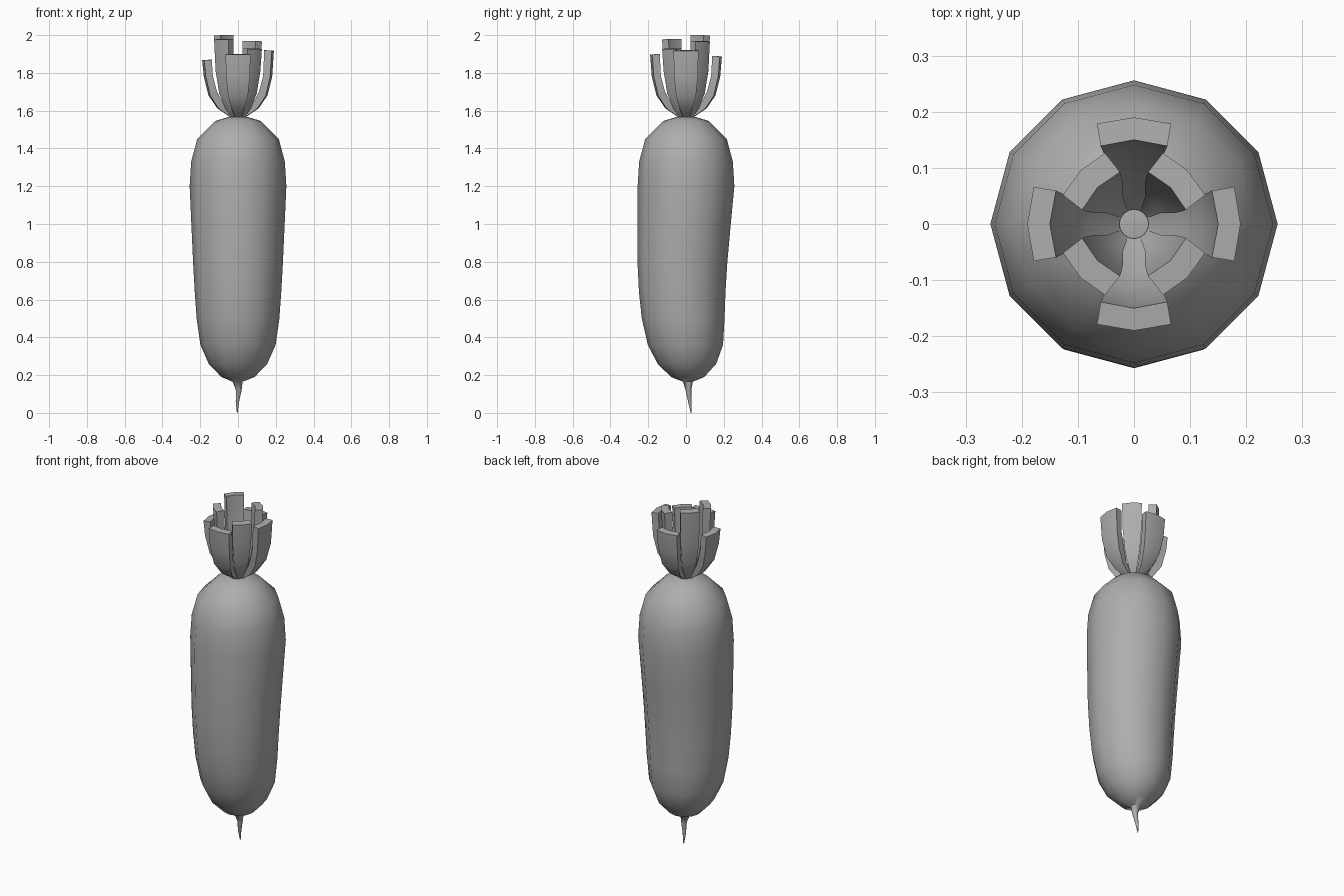
import bpy, bmesh
from math import cos, sin, pi, radians
from mathutils import Matrix

if "Cube" in bpy.data.objects:
    bpy.data.objects.remove(bpy.data.objects["Cube"])

# Mid grey for the whole model
grey = bpy.data.materials.new("mid_grey")
grey.diffuse_color = (0.42, 0.42, 0.42, 1)
grey.use_nodes = True
grey.node_tree.nodes["Principled BSDF"].inputs["Base Color"].default_value = grey.diffuse_color


def finish(bm, name, angle):
    bmesh.ops.recalc_face_normals(bm, faces=bm.faces)
    me = bpy.data.meshes.new(name)
    bm.to_mesh(me)
    bm.free()
    me.materials.append(grey)
    ob = bpy.data.objects.new(name, me)
    bpy.context.collection.objects.link(ob)
    bpy.ops.object.select_all(action='DESELECT')
    ob.select_set(True)
    bpy.context.view_layer.objects.active = ob
    bpy.ops.object.shade_smooth_by_angle(angle=radians(angle))
    return ob


def loft(bm, rings):
    # Join rings of points with quads and cap both ends
    rows = [[bm.verts.new(p) for p in r] for r in rings]
    n = len(rows[0])
    for a, b in zip(rows, rows[1:]):
        for i in range(n):
            j = (i + 1) % n
            bm.faces.new((a[i], a[j], b[j], b[i]))
    bm.faces.new(rows[0])
    bm.faces.new(rows[-1])


# Root body with slightly bent thin tail: (z, radius, centre x, centre y)
profile = [
    (0.0, 0.002, -0.004, 0.027), (0.06, 0.009, -0.003, 0.02),
    (0.12, 0.015, 0.004, 0.013), (0.165, 0.026, -0.002, 0.01),
    (0.19, 0.088, 0, 0.009), (0.26, 0.155, 0, 0.005),
    (0.36, 0.199, 0, -0.003), (0.50, 0.219, 0, -0.015),
    (0.64, 0.229, 0, -0.020), (0.80, 0.238, 0, -0.019),
    (1.00, 0.247, 0, -0.010), (1.20, 0.256, 0, 0),
    (1.33, 0.248, 0, 0), (1.45, 0.216, 0, 0),
    (1.545, 0.122, 0, 0), (1.567, 0.05, 0, 0), (1.57, 0.01, 0, 0)]
bm = bmesh.new()
loft(bm, [[(cx + r * cos(i * pi / 6), cy + r * sin(i * pi / 6), z)
           for i in range(12)] for z, r, cx, cy in profile])
finish(bm, "root_body", 60)


# Trimmed leaf stalk; rows: outer r, outer z, inner r, inner z, half width
def stalk(name, rows, angle, top):
    rows = rows + [(rows[-1][0] + 0.009, top - 0.003, rows[-1][2] + 0.006, top,
                    rows[-1][4] + 0.003)]
    rings = []
    for ro, zo, ri, zi, w in rows:
        sag = w * 0.17
        wi = w * 0.9
        rings.append([(ro - sag, -w, zo), (ro, 0, zo), (ro - sag, w, zo),
                      (ri - sag, wi, zi), (ri, 0, zi), (ri - sag, -wi, zi)])
    bm = bmesh.new()
    loft(bm, rings)
    bm.transform(Matrix.Rotation(radians(angle), 4, 'Z'))
    finish(bm, name, 35)


outer = [(0.036, 1.562, 0.026, 1.575, 0.014), (0.11, 1.613, 0.085, 1.64, 0.034),
         (0.156, 1.68, 0.12, 1.70, 0.053), (0.181, 1.78, 0.144, 1.785, 0.063)]
inner = [(0.036, 1.562, 0.026, 1.575, 0.010), (0.075, 1.61, 0.053, 1.63, 0.023),
         (0.107, 1.69, 0.07, 1.70, 0.040), (0.126, 1.81, 0.086, 1.81, 0.050)]
for k, top in enumerate((1.92, 1.89, 1.87, 1.90)):
    stalk(f"outer_stalk_{k + 1}", outer, k * 90, top)
for k, top in enumerate((1.97, 2.0, 1.98, 1.93)):
    stalk(f"inner_stalk_{k + 1}", inner, 45 + k * 90, top)
